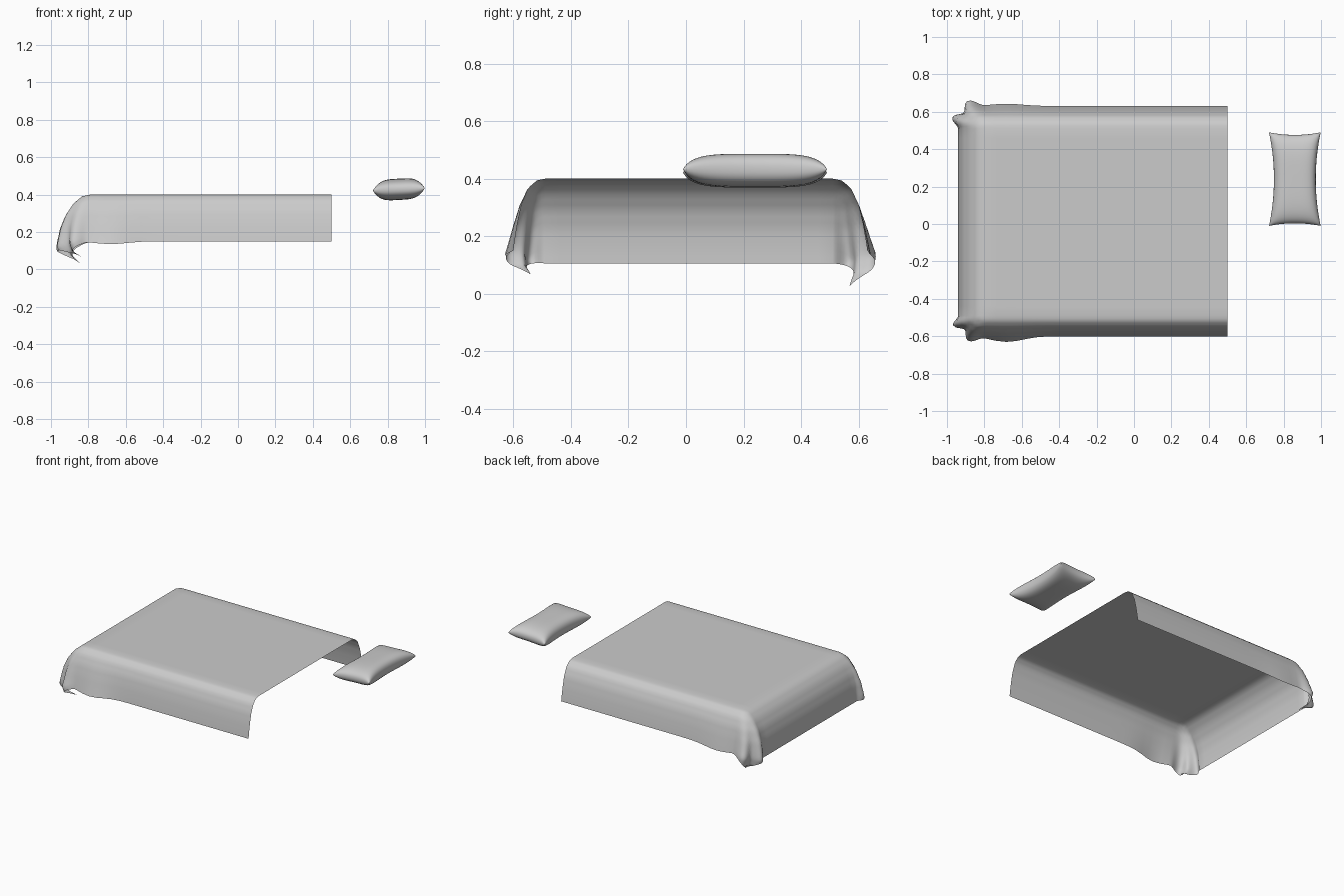
import bpy, bmesh, math

if "Cube" in bpy.data.objects:
    bpy.data.objects.remove(bpy.data.objects["Cube"])

TOP = 0.40
X0, X1, YF, YB = -0.79, 0.5, -0.49, 0.51     # flat top: foot edge, open edge, front, back

# overhang profiles: (arc fraction, outward, down)
FOOT = [(0, 0, 0), (.13, .045, .010), (.3, .09, .05), (.5, .125, .11), (.7, .145, .18),
        (.88, .15, .25), (1, .15, .295), (1.2, .13, .34), (1.42, .06, .38)]
SIDE = [(0, 0, 0), (.13, .03, .006), (.3, .06, .032), (.5, .085, .09), (.7, .10, .155),
        (.88, .11, .215), (1, .115, .25), (1.2, .11, .31), (1.42, .07, .37)]


def sample(profile, t):
    for a, b in zip(profile, profile[1:]):
        if t <= b[0]:
            f = (t - a[0]) / (b[0] - a[0])
            return tuple(a[i] + f * (b[i] - a[i]) for i in (1, 2))
    return profile[-1][1:]


def lerp_range(a, b, n):
    return [a + (b - a) * i / n for i in range(n + 1)]


def drape(a, b, x, y, back):
    """a, b: overhang fractions past the foot and the long side."""
    d = math.hypot(a, b)
    if d < 1e-6:
        return (x, y, TOP)
    c, s = a / d, b / d
    of, df = sample(FOOT, d)
    os_, ds = sample(SIDE, d)
    down = df * c * c + ds * s * s
    # corner folds: two lobes with a pinch between them, growing downwards
    th = math.atan2(s, c)
    corner = math.sin(2 * th)
    grow = min(1, d) ** 2
    bulge = 1 + 0.22 * corner * min(1, d)
    bulge += grow * corner * (0.2 * math.cos(8 * th - 2.6) + (0.05 if back else 0.0))
    if not back:
        down *= 1 - 0.18 * corner * max(0, d - .8)
    side = 1.05 if back else 0.96
    return (x - of * c * bulge, y + (1 if back else -1) * os_ * s * bulge * side, TOP - down)


def finish(name, bm):
    bmesh.ops.recalc_face_normals(bm, faces=bm.faces)
    me = bpy.data.meshes.new(name)
    bm.to_mesh(me)
    bm.free()
    ob = bpy.data.objects.new(name, me)
    bpy.context.collection.objects.link(ob)
    for p in me.polygons:
        p.use_smooth = True
    return ob


def skin(bm, rows):
    for r, q in zip(rows, rows[1:]):
        for i in range(len(r) - 1):
            bm.faces.new((r[i], r[i + 1], q[i + 1], q[i]))


# blanket draped over an absent mattress
N = 16
us = [(t, X0) for t in lerp_range(1, 0, N)] + [(0, x) for x in lerp_range(X0, X1, 24)[1:]]
vs = [(t, YF, False) for t in lerp_range(1, 0, N)]
vs += [(0, y, y > 0) for y in lerp_range(YF, YB, 20)[1:-1]]
vs += [(t, YB, True) for t in lerp_range(0, 1, N)]
bm = bmesh.new()
rows = []
for a, x in us:
    row = []
    for b, y, back in vs:
        p = list(drape(a, b, x, y, back))
        # slack in the long sides close to the foot
        w = b * b * math.exp(-((x + .68) / .12) ** 2) * (1 - a)
        p[1] += (0.012 if back else -0.03) * w
        p[2] -= 0.015 * w
        row.append(bm.verts.new(p))
    rows.append(row)
skin(bm, rows)
finish("blanket", bm)

# pillow: two puffed sheets with pinched sides and drawn-out corners
M = 28
bm = bmesh.new()
params = [math.sin(math.pi / 2 * t) for t in lerp_range(-1, 1, M)]
for sgn, h in ((1, .058), (-1, .056)):
    rows = []
    for u in params:
        row = []
        for v in params:
            x = 0.86 + 0.138 * u * (1 - 0.19 * (1 - v * v))
            y = 0.24 + 0.25 * v * (1 - 0.055 * (1 - u * u))
            puff = max(0, (1 - u ** 4) * (1 - v ** 4)) ** 0.42
            row.append(bm.verts.new((x, y, 0.427 + 0.006 * u + sgn * h * puff)))
        rows.append(row)
    skin(bm, rows)
bmesh.ops.remove_doubles(bm, verts=bm.verts, dist=1e-5)
finish("pillow", bm)
